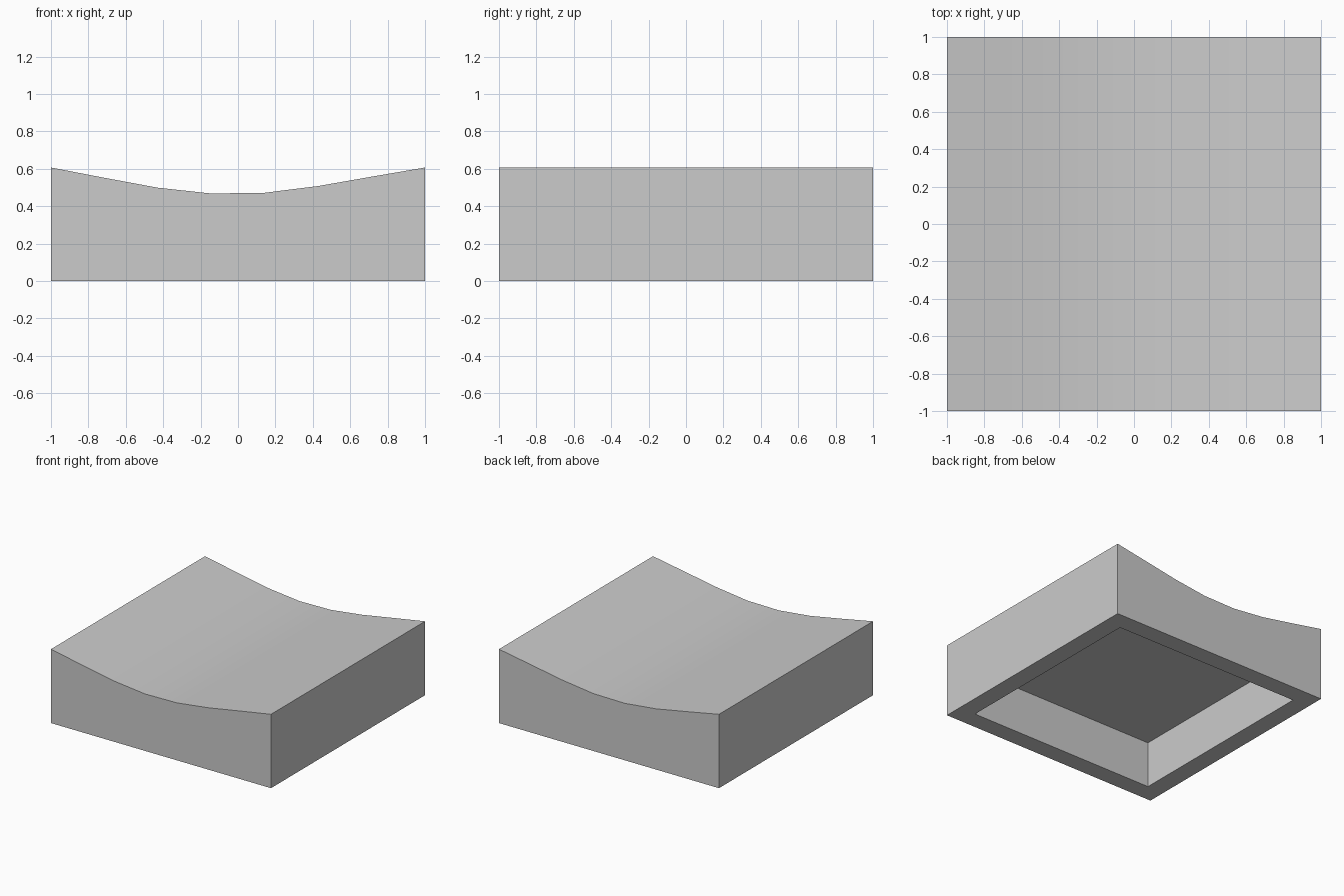
import bpy, bmesh, math

if "Cube" in bpy.data.objects:
    bpy.data.objects.remove(bpy.data.objects["Cube"])

# Front profile of the scooped top: evenly spaced heights from left to right
heights = [0.607, 0.552, 0.499, 0.468, 0.472, 0.508, 0.558, 0.607]
n = len(heights) - 1
profile = [(-1 + 2 * i / n, z) for i, z in enumerate(heights)]
outline = [(-1, 0)] + profile + [(1, 0)]

bm = bmesh.new()

# Solid body: outline extruded front to back
front = bm.faces.new([bm.verts.new((x, -1, z)) for x, z in outline])
ext = bmesh.ops.extrude_face_region(bm, geom=[front], use_keep_orig=True)
back = [v for v in ext["geom"] if isinstance(v, bmesh.types.BMVert)]
bmesh.ops.translate(bm, vec=(0, 2, 0), verts=back)
bmesh.ops.recalc_face_normals(bm, faces=bm.faces[:])

# Hollow underside: inset the bottom by the wall width, then push it up
bm.normal_update()
bottom = next(f for f in bm.faces if f.normal.z < -0.99)
bmesh.ops.inset_region(bm, faces=[bottom], thickness=0.15, use_even_offset=True)
ceiling = bmesh.ops.extrude_discrete_faces(bm, faces=[bottom])["faces"][0]
bmesh.ops.translate(bm, vec=(0, 0, 0.38), verts=ceiling.verts[:])

bmesh.ops.recalc_face_normals(bm, faces=bm.faces[:])

mesh = bpy.data.meshes.new("scooped_tile")
bm.to_mesh(mesh)
bm.free()
tile = bpy.data.objects.new("scooped_tile", mesh)
bpy.context.collection.objects.link(tile)

# Smooth scoop with sharp outer edges
bpy.context.view_layer.objects.active = tile
tile.select_set(True)
bpy.ops.object.shade_smooth_by_angle(angle=math.radians(30))
